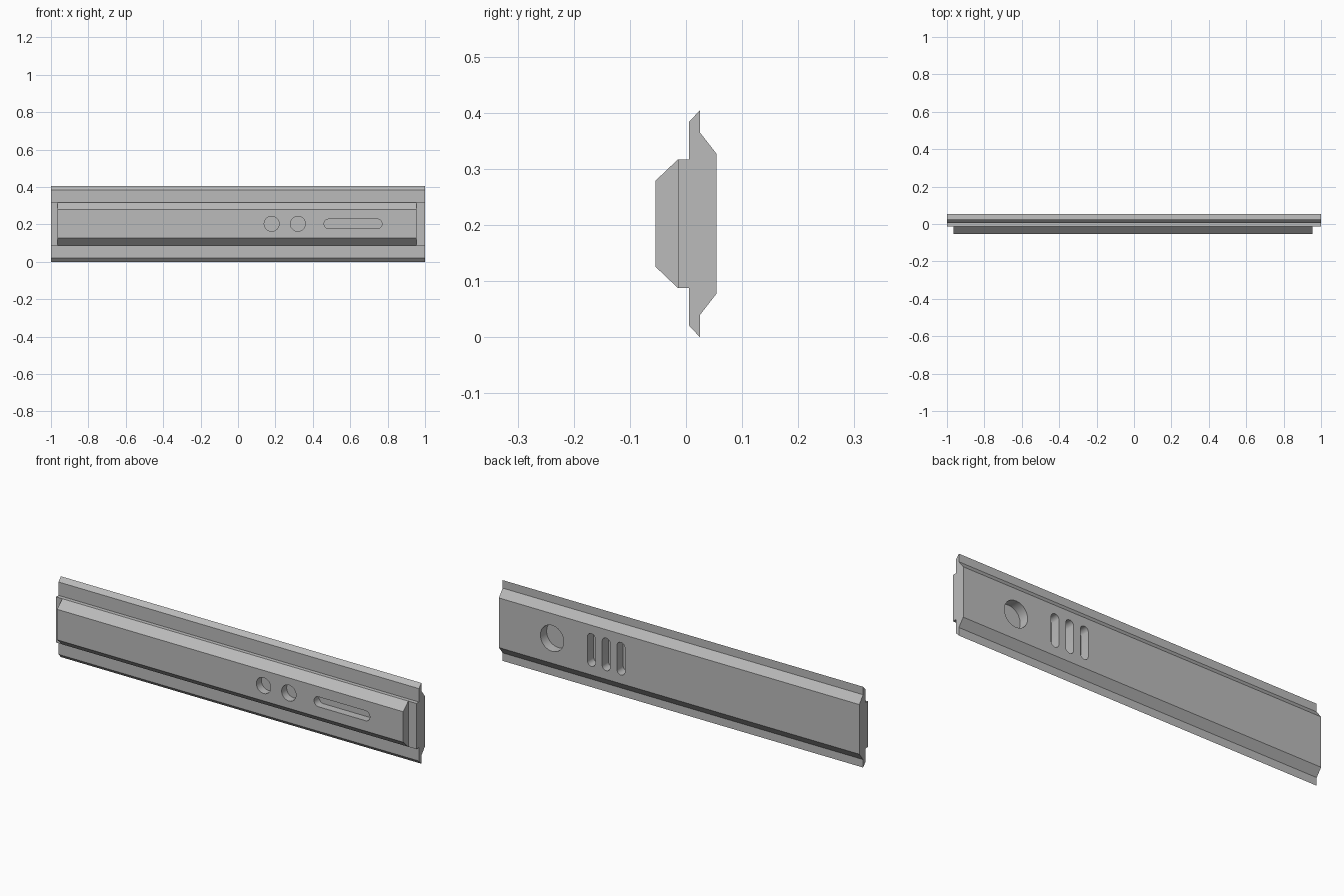
import bpy, bmesh, math

cube = bpy.data.objects.get("Cube")
if cube:
    bpy.data.objects.remove(cube, do_unlink=True)

# One plain grey for everything
GREY = (0.5, 0.5, 0.5, 1.0)
grey = bpy.data.materials.new("plain_grey")
grey.use_nodes = True
grey.diffuse_color = GREY
grey.node_tree.nodes["Principled BSDF"].inputs["Base Color"].default_value = GREY

MID_Z = 0.203


def prism(name, outline, offset):
    """Extrude a planar outline of 3D points by an offset into a closed solid."""
    bm = bmesh.new()
    face = bm.faces.new([bm.verts.new(p) for p in outline])
    ext = bmesh.ops.extrude_face_region(bm, geom=[face])
    moved = [g for g in ext["geom"] if isinstance(g, bmesh.types.BMVert)]
    bmesh.ops.translate(bm, vec=offset, verts=moved)
    bmesh.ops.recalc_face_normals(bm, faces=bm.faces)
    mesh = bpy.data.meshes.new(name)
    bm.to_mesh(mesh)
    bm.free()
    mesh.materials.append(grey)
    obj = bpy.data.objects.new(name, mesh)
    bpy.context.collection.objects.link(obj)
    return obj


def bar(name, half_profile, x0, x1):
    """Bar along x; the profile is (y, height above mid), mirrored below."""
    upper = [(x0, y, MID_Z + h - 0.001) for y, h in half_profile]
    lower = [(x0, y, MID_Z - h) for y, h in reversed(half_profile)]
    return prism(name, upper + lower, (x1 - x0, 0, 0))


def cut(target, x, radius, y0, y1, stretch_x=0.0, stretch_z=0.0, steps=32):
    """Cut a round hole, or a round-ended slot when stretched."""
    pts = []
    for i in range(steps):
        a = (i + 0.5) * math.tau / steps
        c, s = math.cos(a), math.sin(a)
        pts.append((x + radius * c + math.copysign(stretch_x, c), y0,
                    MID_Z + radius * s + math.copysign(stretch_z, s)))
    cutter = prism("hole_cutter", pts, (0, y1 - y0, 0))
    cutter.hide_render = True
    bpy.context.view_layer.objects.active = target
    mod = target.modifiers.new("hole", 'BOOLEAN')
    mod.operation = 'DIFFERENCE'
    mod.solver = 'EXACT'
    mod.object = cutter
    bpy.ops.object.modifier_apply(modifier=mod.name)
    bpy.data.objects.remove(cutter, do_unlink=True)


# Full-length rail with thin flanges, a rear ridge and a low front step
rail = bar("rail", [(-0.0145, 0.115), (0.0055, 0.115), (0.0055, 0.182),
                    (0.025, 0.203), (0.025, 0.163), (0.0545, 0.125)], -1, 1)

# Bevelled front plate, slightly shorter than the rail
plate = bar("front_plate", [(-0.0545, 0.077), (-0.0145, 0.115)], -0.965, 0.955)

# Front plate: two round holes and a long horizontal slot
for x in (0.18, 0.32):
    cut(plate, x, 0.04, -0.1, 0.0)
cut(plate, 0.615, 0.025, -0.1, 0.0, stretch_x=0.13)

# Rear of rail: one large blind hole and three upright slots
cut(rail, 0.705, 0.065, 0.005, 0.1)
for i in range(3):
    cut(rail, 0.405 + (i - 1) * 0.082, 0.022, 0.005, 0.1, stretch_z=0.06)

# Smooth the hole walls, keep every bevel sharp
for obj in (rail, plate):
    bpy.ops.object.select_all(action='DESELECT')
    obj.select_set(True)
    bpy.context.view_layer.objects.active = obj
    bpy.ops.object.shade_smooth_by_angle(angle=math.radians(25))
